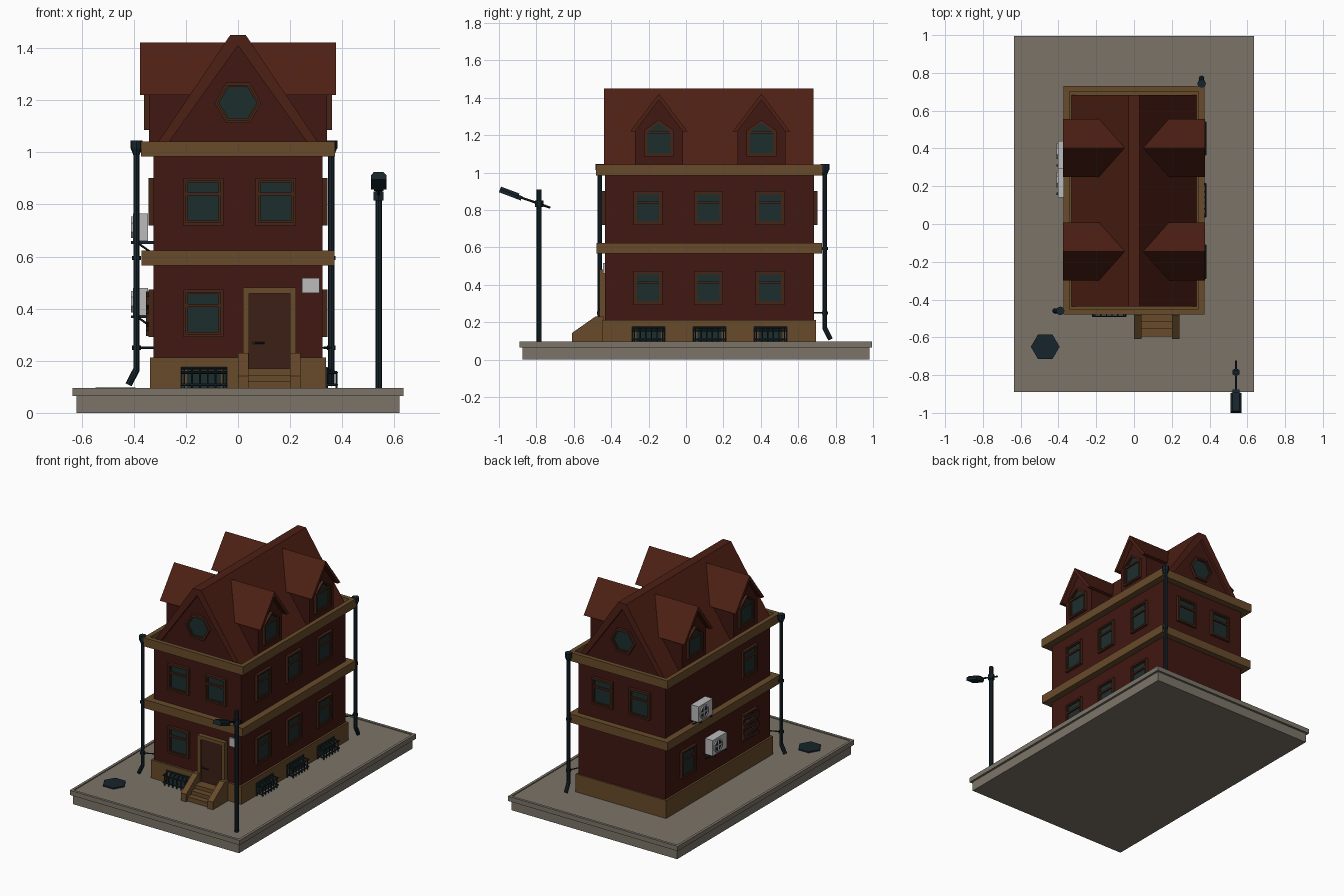
import bpy, bmesh
from math import pi, cos, sin
from mathutils import Matrix, Vector

if "Cube" in bpy.data.objects:
    bpy.data.objects.remove(bpy.data.objects["Cube"])


def material(name, r, g, b):
    m = bpy.data.materials.new(name)
    m.diffuse_color = (r, g, b, 1)
    m.use_nodes = True
    m.node_tree.nodes["Principled BSDF"].inputs["Base Color"].default_value = m.diffuse_color
    return m


BRICK = material("brick", 0.052, 0.009, 0.006)
TILE = material("roof_tile", 0.075, 0.014, 0.007)
TRIM = material("trim", 0.14, 0.07, 0.024)
STONE = material("stone", 0.2, 0.175, 0.14)
METAL = material("metal", 0.008, 0.018, 0.024)
GLASS = material("glass", 0.012, 0.027, 0.027)
WOOD = material("wood", 0.06, 0.018, 0.008)
DOOR = material("door_wood", 0.045, 0.014, 0.008)
WHITE = material("white", 0.5, 0.5, 0.5)
I = Matrix.Identity(4)


def at(x, y, z=0, turn=0):
    return Matrix.Translation((x, y, z)) @ Matrix.Rotation(turn, 4, 'Z')


def finish(name, bm, mat):
    bmesh.ops.recalc_face_normals(bm, faces=bm.faces)
    me = bpy.data.meshes.new(name)
    bm.to_mesh(me)
    bm.free()
    me.materials.append(mat)
    ob = bpy.data.objects.new(name, me)
    bpy.context.collection.objects.link(ob)
    return ob


def box(bm, x0, x1, y0, y1, z0, z1, M=I):
    T = Matrix.Translation(((x0 + x1) / 2, (y0 + y1) / 2, (z0 + z1) / 2))
    S = Matrix.Diagonal((x1 - x0, y1 - y0, z1 - z0, 1))
    bmesh.ops.create_cube(bm, size=1, matrix=M @ T @ S)


def rod(bm, p, q, r, n=8, M=I, r2=None):
    p, q = Vector(p), Vector(q)
    d = q - p
    R = d.to_track_quat('Z', 'Y').to_matrix().to_4x4()
    bmesh.ops.create_cone(bm, cap_ends=True, segments=n, radius1=r, radius2=r if r2 is None else r2,
                          depth=d.length, matrix=M @ Matrix.Translation((p + q) / 2) @ R)


def prism(bm, pts, d0, d1, M=I):
    """Extrude an (x, z) outline along local y."""
    a, b = ([bm.verts.new(M @ Vector((x, d, z))) for x, z in pts] for d in (d0, d1))
    n = len(pts)
    bm.faces.new(a)
    bm.faces.new(b[::-1])
    for i in range(n):
        bm.faces.new((a[i], b[i], b[(i + 1) % n], a[(i + 1) % n]))


def shrink(pts, border):
    xs, zs = zip(*pts)
    cx, cz = (min(xs) + max(xs)) / 2, (min(zs) + max(zs)) / 2
    fx, fz = 1 - 2 * border / (max(xs) - min(xs)), 1 - 2 * border / (max(zs) - min(zs))
    return [(cx + (x - cx) * fx, cz + (z - cz) * fz) for x, z in pts]


def ring(bm, pts, border, d0, d1, M=I):
    """Frame that follows an (x, z) outline."""
    loops = [[bm.verts.new(M @ Vector((x, d, z))) for x, z in o]
             for o, d in ((pts, d0), (pts, d1), (shrink(pts, border), d1), (shrink(pts, border), d0))]
    n = len(pts)
    for k in range(4):
        a, b = loops[k], loops[(k + 1) % 4]
        for i in range(n):
            bm.faces.new((a[i], a[(i + 1) % n], b[(i + 1) % n], b[i]))


def rect(w, z0, z1):
    return [(-w, z0), (w, z0), (w, z1), (-w, z1)]


def ngon(r, n, cz=0, ph=0):
    return [(r * cos(2 * pi * i / n + ph), cz + r * sin(2 * pi * i / n + ph)) for i in range(n)]


def block(name, mat, *dims):
    bm = bmesh.new()
    box(bm, *dims)
    return finish(name, bm, mat)


def tray(name, mat, dims, border, depth):
    """Box whose top face is inset and sunk."""
    bm = bmesh.new()
    box(bm, *dims)
    bm.normal_update()
    top = max(bm.faces, key=lambda f: f.calc_center_median().z)
    bmesh.ops.inset_region(bm, faces=[top], thickness=border)
    ext = bmesh.ops.extrude_face_region(bm, geom=[top])
    bmesh.ops.translate(bm, vec=(0, 0, -depth), verts=[v for v in ext['geom'] if isinstance(v, bmesh.types.BMVert)])
    bmesh.ops.delete(bm, geom=[top], context='FACES_ONLY')
    return finish(name, bm, mat)


def window(name, M, outline, rail=None):
    bm = bmesh.new()
    ring(bm, outline, 0.011, 0.005, -0.018, M)
    inner = shrink(outline, 0.011)
    ring(bm, inner, 0.007, 0.005, -0.012, M)
    if rail:
        w = max(x for x, z in inner)
        box(bm, -w, w, -0.014, 0.005, rail - 0.006, rail + 0.006, M)
    finish(name + "_frame", bm, WOOD)
    bm = bmesh.new()
    prism(bm, inner, 0.005, -0.005, M)
    finish(name + "_glass", bm, GLASS)


# Paved base
block("base_lower", STONE, -0.62, 0.62, -0.875, 0.98, 0, 0.066)
tray("base_paving", STONE, (-0.635, 0.635, -0.89, 0.995, 0.064, 0.096), 0.025, 0.006)

# Walls, plinth and cornices
block("plinth", TRIM, -0.338, 0.338, -0.447, 0.695, 0.085, 0.212)
block("walls", BRICK, -0.325, 0.325, -0.433, 0.685, 0.2, 0.99)
block("middle_cornice", TRIM, -0.37, 0.37, -0.478, 0.727, 0.566, 0.624)
tray("top_cornice", TRIM, (-0.372, 0.372, -0.48, 0.73, 0.984, 1.042), 0.042, 0.04)

# Main roof and gables
bm = bmesh.new()
prism(bm, [(-0.333, 1.0), (-0.03, 1.45), (0.03, 1.45), (0.333, 1.0), (0.293, 1.0), (0, 1.41), (-0.293, 1.0)],
      -0.438, 0.682)
finish("main_roof", bm, TILE)
bm = bmesh.new()
prism(bm, [(-0.3, 1.0), (0.3, 1.0), (0, 1.42)], -0.418, 0.662)
finish("gable_walls", bm, BRICK)
for name, M in (("front", at(0, -0.418)), ("back", at(0, 0.662, 0, pi))):
    window(name + "_gable_window", M, ngon(0.09, 6, 1.19))

# Dormers on both roof slopes
for s, side in ((1, "right"), (-1, "left")):
    for y in (-0.145, 0.403):
        M = at(0, y, 0, s * pi / 2)
        bm = bmesh.new()
        prism(bm, [(-0.128, 1.0), (0.128, 1.0), (0.128, 1.23), (0, 1.40), (-0.128, 1.23)], -0.342, -0.05, M)
        finish(side + "_dormer_walls", bm, BRICK)
        bm = bmesh.new()
        prism(bm, [(-0.153, 1.22), (0, 1.422), (0.153, 1.22), (0.128, 1.22), (0, 1.389), (-0.128, 1.22)],
              -0.376, -0.04, M)
        finish(side + "_dormer_roof", bm, TILE)
        window(side + "_dormer_window", M @ at(0, -0.342),
               [(-0.08, 1.085), (0.08, 1.085), (0.08, 1.225), (0, 1.283), (-0.08, 1.225)], 1.215)

# Wall windows
UP, LOW = (0.72, 0.902, 0.84), (0.292, 0.474, 0.412)
SIDE_Y = (-0.203, 0.12, 0.449)
spots = [("front", at(x, -0.433), f) for x, f in ((-0.133, UP), (0.145, UP), (-0.133, LOW))]
spots += [("back", at(x, 0.685, 0, pi), UP) for x in (-0.14, 0.14)]
spots += [("right", at(0.325, y, 0, pi / 2), f) for y in SIDE_Y for f in (UP, LOW)]
spots += [("left", at(-0.325, y, 0, -pi / 2), f) for y, f in ((-0.203, UP), (-0.203, LOW), (0.449, LOW))]
for name, M, (z0, z1, rail) in spots:
    window(name + "_window", M, rect(0.077, z0, z1), rail)

# Slats over one left window
bm = bmesh.new()
for i in range(5):
    tilt = at(-0.325, -0.203, 0.315 + 0.033 * i, -pi / 2) @ Matrix.Rotation((-1) ** i * 0.12, 4, 'Y')
    box(bm, -0.08, 0.08, -0.028, -0.016, -0.01, 0.01, tilt)
finish("window_boards", bm, DOOR)

# Basement windows behind bar cages
for M in [at(-0.131, -0.447)] + [at(0.338, y, 0, pi / 2) for y in (-0.2, 0.126, 0.452)]:
    bm = bmesh.new()
    prism(bm, rect(0.065, 0.092, 0.165), 0.002, -0.004, M)
    finish("basement_glass", bm, GLASS)
    bm = bmesh.new()
    for i in range(6):
        x = -0.075 + 0.03 * i
        rod(bm, (x, -0.04, 0.09), (x, -0.04, 0.155), 0.004, 6, M)
        rod(bm, (x, -0.04, 0.155), (x, 0, 0.172), 0.004, 6, M)
    for y, z in ((-0.041, 0.155), (-0.041, 0.108), (-0.003, 0.172)):
        rod(bm, (-0.088, y, z), (0.088, y, z), 0.005, 6, M)
    for x in (-0.086, 0.086):
        for z in (0.108, 0.155):
            rod(bm, (x, -0.042, z), (x, 0, z), 0.005, 6, M)
        rod(bm, (x, -0.003, 0.09), (x, -0.003, 0.175), 0.005, 6, M)
    finish("basement_bars", bm, METAL)

# Door, entrance steps and blank wall plate
M = at(0.121, -0.433)
bm = bmesh.new()
ring(bm, rect(0.102, 0.145, 0.482), 0.024, 0.005, -0.03, M)
finish("door_frame", bm, TRIM)
bm = bmesh.new()
box(bm, -0.08, 0.08, -0.018, 0, 0.165, 0.46, M)
finish("door", bm, DOOR)
bm = bmesh.new()
rod(bm, (-0.06, -0.03, 0.268), (-0.02, -0.03, 0.268), 0.004, 6, M)
rod(bm, (-0.06, -0.015, 0.268), (-0.06, -0.033, 0.268), 0.006, 6, M)
finish("door_handle", bm, METAL)
bm = bmesh.new()
for i in range(3):
    box(bm, 0.035, 0.205, -0.595 + 0.04 * i, -0.44, 0.088, 0.12 + 0.025 * i)
finish("steps", bm, TRIM)
bm = bmesh.new()
for x in (0.0, 0.2):
    prism(bm, [(-0.61, 0.088), (-0.61, 0.142), (-0.485, 0.23), (-0.44, 0.23), (-0.44, 0.088)],
          -x, -x - 0.04, at(0, 0, 0, pi / 2))
finish("step_side_walls", bm, TRIM)
block("wall_plate", WHITE, 0.246, 0.312, -0.445, -0.43, 0.46, 0.517)

# Drainpipes at two opposite corners (local -y is the spout direction)
for M, wall in ((at(-0.39, -0.46, 0, -pi / 2), (-0.03, 0.07, 0.25)), (at(0.358, 0.743, 0, pi), (0.03, 0.06, 0.25))):
    bm = bmesh.new()
    rod(bm, (0, 0, 0.16), (0, 0, 1.02), 0.012, 8, M)
    rod(bm, (0, 0, 0.166), (0, -0.03, 0.108), 0.013, 8, M)
    rod(bm, (0, 0, 0.99), (0, 0, 1.015), 0.012, 8, M, 0.022)
    rod(bm, (0, 0, 1.015), (0, 0, 1.045), 0.023, 8, M)
    for z in (0.25, 0.595):
        rod(bm, (0, 0, z - 0.008), (0, 0, z + 0.008), 0.017, 8, M)
    rod(bm, (0, 0, 0.25), wall, 0.004, 6, M)
    finish("drainpipe", bm, METAL)

# Air conditioners on the left wall
for y, z in ((0.365, 0.712), (0.215, 0.427)):
    M = at(-0.325, y, z, -pi / 2)
    bm = bmesh.new()
    box(bm, -0.075, 0.075, -0.078, -0.02, -0.053, 0.053, M)
    ring(bm, ngon(0.045, 8, 0, pi / 8), 0.008, -0.077, -0.086, M @ at(-0.02, 0))
    for a in (0, pi / 2):
        box(bm, -0.04, 0.04, -0.083, -0.078, -0.004, 0.004, M @ at(-0.02, 0) @ Matrix.Rotation(a, 4, 'Y'))
    finish("air_conditioner", bm, WHITE)
    bm = bmesh.new()
    prism(bm, ngon(0.036, 8, 0, pi / 8), -0.077, -0.08, M @ at(-0.02, 0))
    for x in (-0.055, 0.055):
        box(bm, x - 0.006, x + 0.006, -0.085, 0, -0.063, -0.053, M)
        rod(bm, (x, -0.01, -0.095), (x, -0.06, -0.06), 0.004, 6, M)
    finish("air_conditioner_bracket", bm, METAL)

# Street lamp
bm = bmesh.new()
rod(bm, (0.54, -0.785, 0.088), (0.54, -0.785, 0.91), 0.013, 8)
rod(bm, (0.54, -0.785, 0.815), (0.54, -0.785, 0.85), 0.022, 6)
rod(bm, (0.54, -0.725, 0.812), (0.54, -0.9, 0.873), 0.006, 6)
tilt = at(0.54, -0.94, 0.885) @ Matrix.Rotation(-0.36, 4, 'X')
prism(bm, [(-0.03, -0.012), (0.03, -0.012), (0.03, 0.006), (0.018, 0.02), (-0.018, 0.02), (-0.03, 0.006)],
      -0.06, 0.045, tilt)
box(bm, -0.018, 0.018, 0.04, 0.065, -0.012, 0.012, tilt)
finish("street_lamp", bm, METAL)

# Manhole cover
bm = bmesh.new()
rod(bm, (0, 0, 0.085), (0, 0, 0.098), 0.076, 6, at(-0.47, -0.65, 0, pi / 6))
finish("manhole_cover", bm, METAL)
